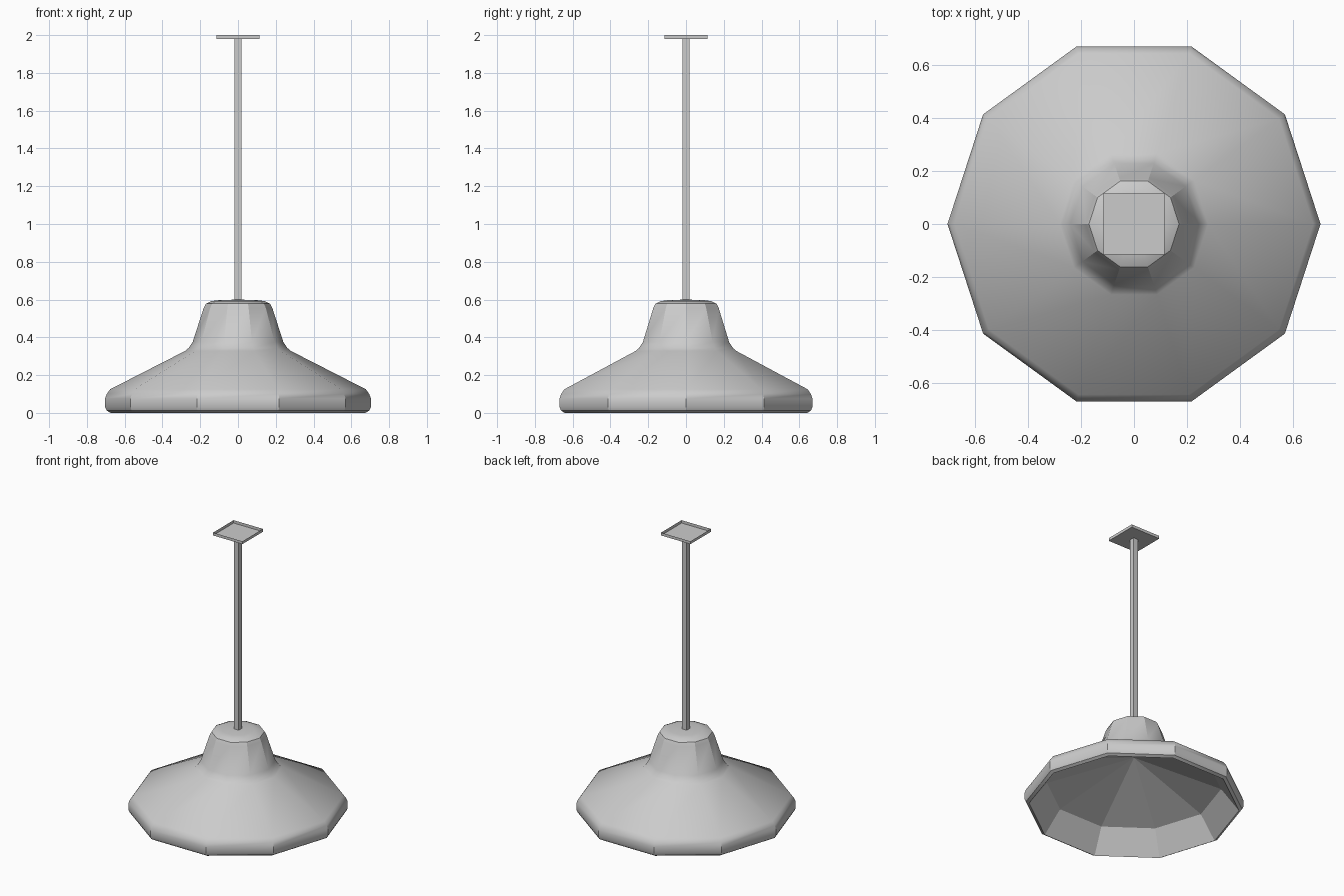
import bpy, math

if "Cube" in bpy.data.objects:
    bpy.data.objects.remove(bpy.data.objects["Cube"])

SIDES = 10


def make_object(name, verts, faces):
    mesh = bpy.data.meshes.new(name)
    mesh.from_pydata(verts, [], faces)
    mesh.update()
    obj = bpy.data.objects.new(name, mesh)
    bpy.context.collection.objects.link(obj)
    return obj


def lathe(name, profile):
    """Revolve (radius, z) points; the last point is the apex on the axis."""
    verts, faces = [], []
    for r, z in profile[:-1]:
        for i in range(SIDES):
            a = 2 * math.pi * i / SIDES
            verts.append((r * math.cos(a), r * math.sin(a), z))
    rings = len(profile) - 1
    for k in range(rings - 1):
        for i in range(SIDES):
            j = (i + 1) % SIDES
            faces.append((k * SIDES + i, k * SIDES + j,
                          (k + 1) * SIDES + j, (k + 1) * SIDES + i))
    verts.append((0, 0, profile[-1][1]))
    top = (rings - 1) * SIDES
    for i in range(SIDES):
        faces.append((top + i, top + (i + 1) % SIDES, len(verts) - 1))
    return make_object(name, verts, faces)


def box(name, half, z0, z1, open_top=False):
    corners = [(-half, -half), (half, -half), (half, half), (-half, half)]
    verts = [(x, y, z) for z in (z0, z1) for x, y in corners]
    faces = [(3, 2, 1, 0)]
    faces += [(i, (i + 1) % 4, (i + 1) % 4 + 4, i + 4) for i in range(4)]
    if not open_top:
        faces.append((4, 5, 6, 7))
    return make_object(name, verts, faces)


# Outer bell of the lampshade
shade = lathe("shade_outer", [
    (0.675, 0.0), (0.695, 0.012), (0.704, 0.03), (0.704, 0.075),
    (0.695, 0.10), (0.677, 0.125),
    (0.28, 0.328), (0.262, 0.343), (0.24, 0.375),
    (0.182, 0.555), (0.17, 0.578), (0.14, 0.592), (0.10, 0.597), (0, 0.60)])
bpy.ops.object.select_all(action='DESELECT')
bpy.context.view_layer.objects.active = shade
shade.select_set(True)
bpy.ops.object.shade_smooth_by_angle(angle=math.radians(30))

# Faceted inner lining, facing down
lining = lathe("shade_lining", [(0.675, 0.0), (0.56, 0.155), (0, 0.365)])
lining.data.flip_normals()

# Square hanging rod and open ceiling tray
box("hanging_rod", 0.018, 0.59, 1.98)
box("ceiling_plate", 0.115, 1.98, 2.0, open_top=True)
